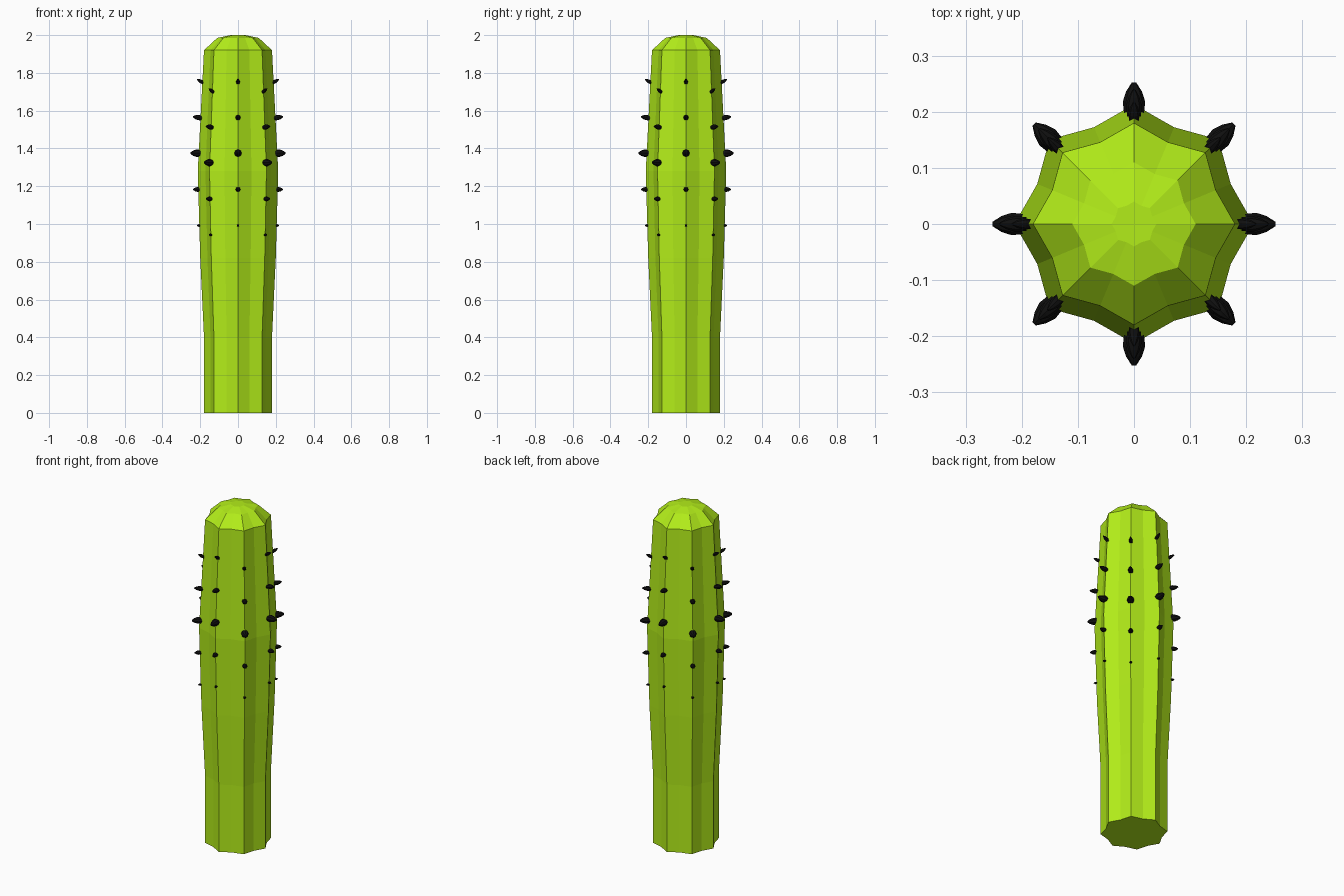
import bpy, bmesh
from math import pi, sin, cos
from mathutils import Vector

if "Cube" in bpy.data.objects:
    bpy.data.objects.remove(bpy.data.objects["Cube"])


def material(name, color):
    m = bpy.data.materials.new(name)
    m.diffuse_color = (*color, 1)
    m.use_nodes = True
    m.node_tree.nodes["Principled BSDF"].inputs["Base Color"].default_value = m.diffuse_color
    return m


def add_object(name, bm, mat):
    bmesh.ops.recalc_face_normals(bm, faces=bm.faces)
    mesh = bpy.data.meshes.new(name)
    bm.to_mesh(mesh)
    bm.free()
    mesh.materials.append(mat)
    ob = bpy.data.objects.new(name, mesh)
    bpy.context.collection.objects.link(ob)


def loft(bm, rings):
    # Skin a stack of equal point rings and cap both ends
    loops = [[bm.verts.new(p) for p in ring] for ring in rings]
    n = len(loops[0])
    for a, b in zip(loops, loops[1:]):
        for i in range(n):
            j = (i + 1) % n
            bm.faces.new((a[i], a[j], b[j], b[i]))
    bm.faces.new(loops[0][::-1])
    bm.faces.new(loops[-1])


RIDGES = 8
VALLEY = 0.876
green = material("cactus_green", (0.45, 0.85, 0.01))
black = material("spine_black", (0.005, 0.005, 0.005))

# Ribbed trunk: ridge radius and height of each ring
profile = [(0.18, 0), (0.18, 0.4), (0.20, 0.82), (0.213, 1.28),
           (0.18, 1.92), (0.11, 1.985), (0.04, 2.0)]
rings = []
for r, z in profile:
    ring = []
    for i in range(RIDGES * 2):
        a = pi * i / RIDGES
        rr = r * (VALLEY if i % 2 else 1)
        ring.append((rr * cos(a), rr * sin(a), z))
    rings.append(ring)
bm = bmesh.new()
loft(bm, rings)
add_object("cactus_trunk", bm, green)

# Spines: height, base radius, tip radius, upward lift to tip, half width
spines = [(1.745, 0.180, 0.217, 0.022, 0.010),
          (1.56, 0.188, 0.239, 0.008, 0.014),
          (1.375, 0.190, 0.252, 0.0, 0.020),
          (1.183, 0.198, 0.238, 0.0, 0.013),
          (0.992, 0.198, 0.218, 0.0, 0.007)]
bm = bmesh.new()
for k in range(RIDGES):
    a = 2 * pi * k / RIDGES
    out, side = Vector((cos(a), sin(a), 0)), Vector((-sin(a), cos(a), 0))
    drop = 0.05 if k % 2 else 0
    for z, r0, r1, lift, w in spines:
        base = out * r0 + Vector((0, 0, z - drop))
        axis = out * (r1 - r0) + Vector((0, 0, lift))
        up = axis.cross(side).normalized()
        loft(bm, [[base + axis * t + (side * cos(b) + up * sin(b)) * w * s
                   for b in [2 * pi * i / 8 for i in range(8)]]
                  for t, s in [(0, 0.85), (0.45, 1.0), (0.75, 0.7), (1, 0.2)]])
add_object("spines", bm, black)
